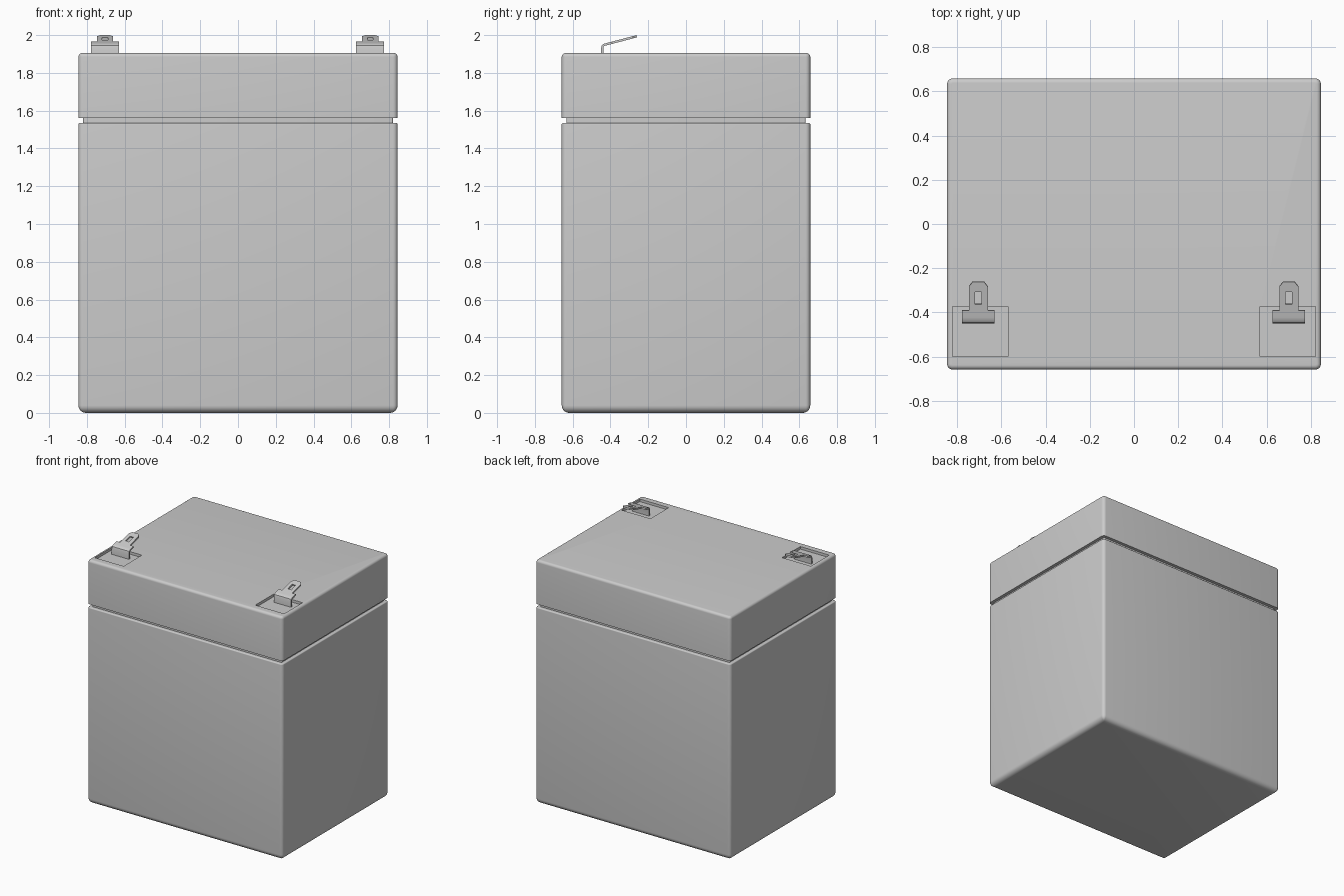
import bpy, bmesh
from math import sin, cos, pi

if "Cube" in bpy.data.objects:
    bpy.data.objects.remove(bpy.data.objects["Cube"])

HX, HY, R = 0.845, 0.658, 0.025


def make_object(name, bm):
    bmesh.ops.recalc_face_normals(bm, faces=bm.faces)
    mesh = bpy.data.meshes.new(name)
    bm.to_mesh(mesh)
    bm.free()
    obj = bpy.data.objects.new(name, mesh)
    bpy.context.collection.objects.link(obj)
    return obj


def select(obj):
    bpy.ops.object.select_all(action='DESELECT')
    obj.select_set(True)
    bpy.context.view_layer.objects.active = obj


def smooth(obj):
    select(obj)
    bpy.ops.object.shade_smooth_by_angle(angle=0.6)


def rounded_box(name, layers, steps=5):
    """Stack rounded rectangles given as (inset, z) and cap both ends."""
    bm = bmesh.new()
    rings = []
    for inset, z in layers:
        r = max(R - inset, 0.008)
        ring = []
        for q, (sx, sy) in enumerate([(1, 1), (-1, 1), (-1, -1), (1, -1)]):
            for k in range(steps + 1):
                a = (q + k / steps) * pi / 2
                ring.append(bm.verts.new((sx * (HX - inset - r) + r * cos(a),
                                          sy * (HY - inset - r) + r * sin(a), z)))
        rings.append(ring)
    n = len(rings[0])
    for lo, hi in zip(rings, rings[1:]):
        for i in range(n):
            j = (i + 1) % n
            bm.faces.new((lo[i], lo[j], hi[j], hi[i]))
    bm.faces.new(rings[0][::-1])
    bm.faces.new(rings[-1])
    return make_object(name, bm)


def fillet(r, z, up):
    """Quarter-round (inset, z) points for the top or bottom edge."""
    pts = [(r * (1 - cos(k * pi / 12)), z + (1 if up else -1) * r * (sin(k * pi / 12) - 1))
           for k in range(7)]
    return pts if up else pts[::-1]


# Case, recessed seam and lid
case = rounded_box("case", fillet(0.04, 0, False) + fillet(0.008, 1.535, True))
seam = rounded_box("seam_neck", [(0.025, 1.52), (0.025, 1.575)])
lid = rounded_box("lid", [(0.0, 1.56)] + fillet(0.02, 1.905, True))

# Shallow terminal recesses cut into the lid
for side in (-1, 1):
    bpy.ops.mesh.primitive_cube_add(size=1, location=(side * 0.695, -0.487, 1.935))
    cutter = bpy.context.object
    cutter.name = "recess_cutter"
    cutter.hide_render = True
    cutter.scale = (0.25, 0.226, 0.1)
    select(lid)
    mod = lid.modifiers.new("recess", 'BOOLEAN')
    mod.operation = 'DIFFERENCE'
    mod.solver = 'EXACT'
    mod.object = cutter
    bpy.ops.object.modifier_apply(modifier=mod.name)
    bpy.data.objects.remove(cutter)

for part in (case, seam, lid):
    smooth(part)


# Bent blade terminals: wide foot, narrow tab with a slot
def slope(y):
    return 1.952 + (y + 0.42) * 0.263


def terminal(name, x):
    bm = bmesh.new()
    path = [(-0.444, 1.88), (-0.444, 1.93), (-0.441, 1.942), (-0.433, 1.9485),
            (-0.42, 1.952), (-0.39, slope(-0.39))]
    cols = [-0.074, -0.043, 0, 0.043, 0.074]
    rows = [[bm.verts.new((c, y, z)) for c in cols] for y, z in path]
    for a, b in zip(rows, rows[1:]):
        for i in range(len(cols) - 1):
            bm.faces.new((a[i], a[i + 1], b[i + 1], b[i]))
    half = [(0, -0.39), (0.043, -0.39), (0.043, -0.282), (0.026, -0.261), (0, -0.261),
            (0, -0.306), (0.015, -0.306), (0.015, -0.362), (0, -0.362)]
    for s in (1, -1):
        loop = [bm.verts.new((s * px, py, slope(py))) for px, py in half]
        bm.faces.new(loop[::s])
    bmesh.ops.remove_doubles(bm, verts=bm.verts, dist=0.0005)
    obj = make_object(name, bm)
    obj.location.x = x
    mod = obj.modifiers.new("thickness", 'SOLIDIFY')
    mod.thickness = 0.012
    mod.offset = 0
    select(obj)
    bpy.ops.object.modifier_apply(modifier=mod.name)
    smooth(obj)


terminal("left_terminal", -0.704)
terminal("right_terminal", 0.7)
